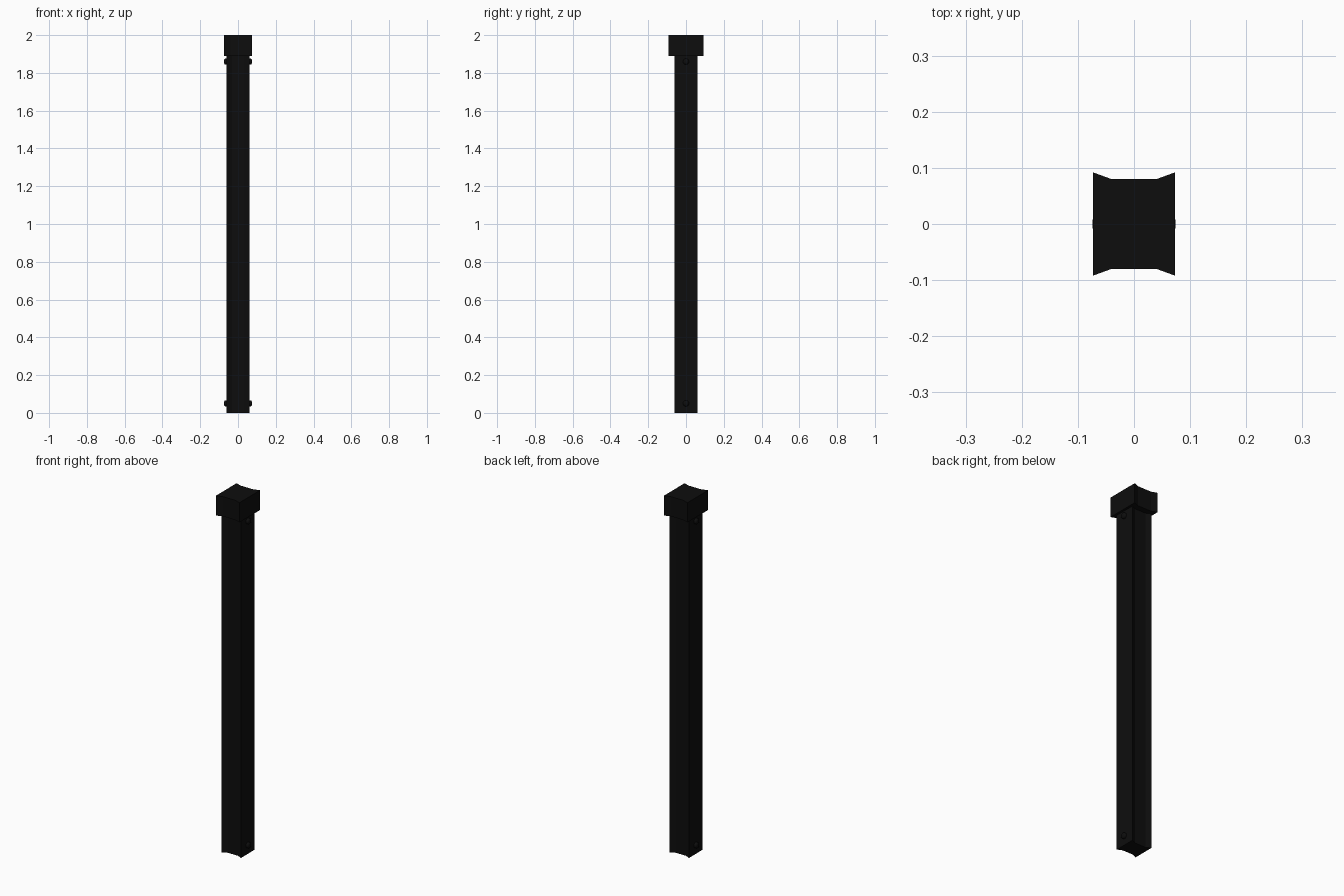
import bpy, bmesh, math

if "Cube" in bpy.data.objects:
    bpy.data.objects.remove(bpy.data.objects["Cube"])

black = bpy.data.materials.new("black_paint")
black.diffuse_color = (0.004, 0.004, 0.004, 1)
black.use_nodes = True
black.node_tree.nodes["Principled BSDF"].inputs["Base Color"].default_value = black.diffuse_color


def finish(name, bm):
    bmesh.ops.recalc_face_normals(bm, faces=bm.faces)
    mesh = bpy.data.meshes.new(name)
    bm.to_mesh(mesh)
    bm.free()
    mesh.materials.append(black)
    obj = bpy.data.objects.new(name, mesh)
    bpy.context.collection.objects.link(obj)
    return obj


def grooved_prism(name, hx, hy, flat_x, flat_y, z0, z1):
    """Block whose front and back faces are dished inward between the corners."""
    half = [(hx, hy), (flat_x, flat_y), (-flat_x, flat_y), (-hx, hy)]
    outline = half + [(-x, -y) for x, y in half]
    bm = bmesh.new()
    face = bm.faces.new([bm.verts.new((x, y, z0)) for x, y in outline])
    top = bmesh.ops.extrude_face_region(bm, geom=[face], use_keep_orig=True)["geom"]
    bmesh.ops.translate(bm, vec=(0, 0, z1 - z0),
                        verts=[v for v in top if isinstance(v, bmesh.types.BMVert)])
    return finish(name, bm)


def bolt(name, side, z):
    """Domed bolt head standing out of a side face, turned about the x axis."""
    profile = [(0.055, 0.016), (0.068, 0.016), (0.072, 0.013), (0.074, 0.007)]
    n = 16
    bm = bmesh.new()
    rings = []
    for x, r in profile:
        rings.append([bm.verts.new((side * x, r * math.cos(math.tau * i / n),
                                    z + r * math.sin(math.tau * i / n))) for i in range(n)])
    for a, b in zip(rings, rings[1:]):
        for i in range(n):
            bm.faces.new((a[i], a[(i + 1) % n], b[(i + 1) % n], b[i]))
    bm.faces.new(rings[0])
    bm.faces.new(rings[-1])
    obj = finish(name, bm)
    bpy.ops.object.select_all(action='DESELECT')
    obj.select_set(True)
    bpy.context.view_layer.objects.active = obj
    bpy.ops.object.shade_smooth_by_angle(angle=math.radians(40))


# Post and cap share the same dished cross-section
grooved_prism("post_shaft", 0.06, 0.06, 0.033, 0.047, 0, 1.89)
grooved_prism("post_cap", 0.073, 0.092, 0.04, 0.08, 1.89, 2.0)

# Bolt heads at the top and bottom of both sides
for z, level in ((0.05, "lower"), (1.86, "upper")):
    for side, label in ((-1, "left"), (1, "right")):
        bolt(f"{level}_{label}_bolt", side, z)
